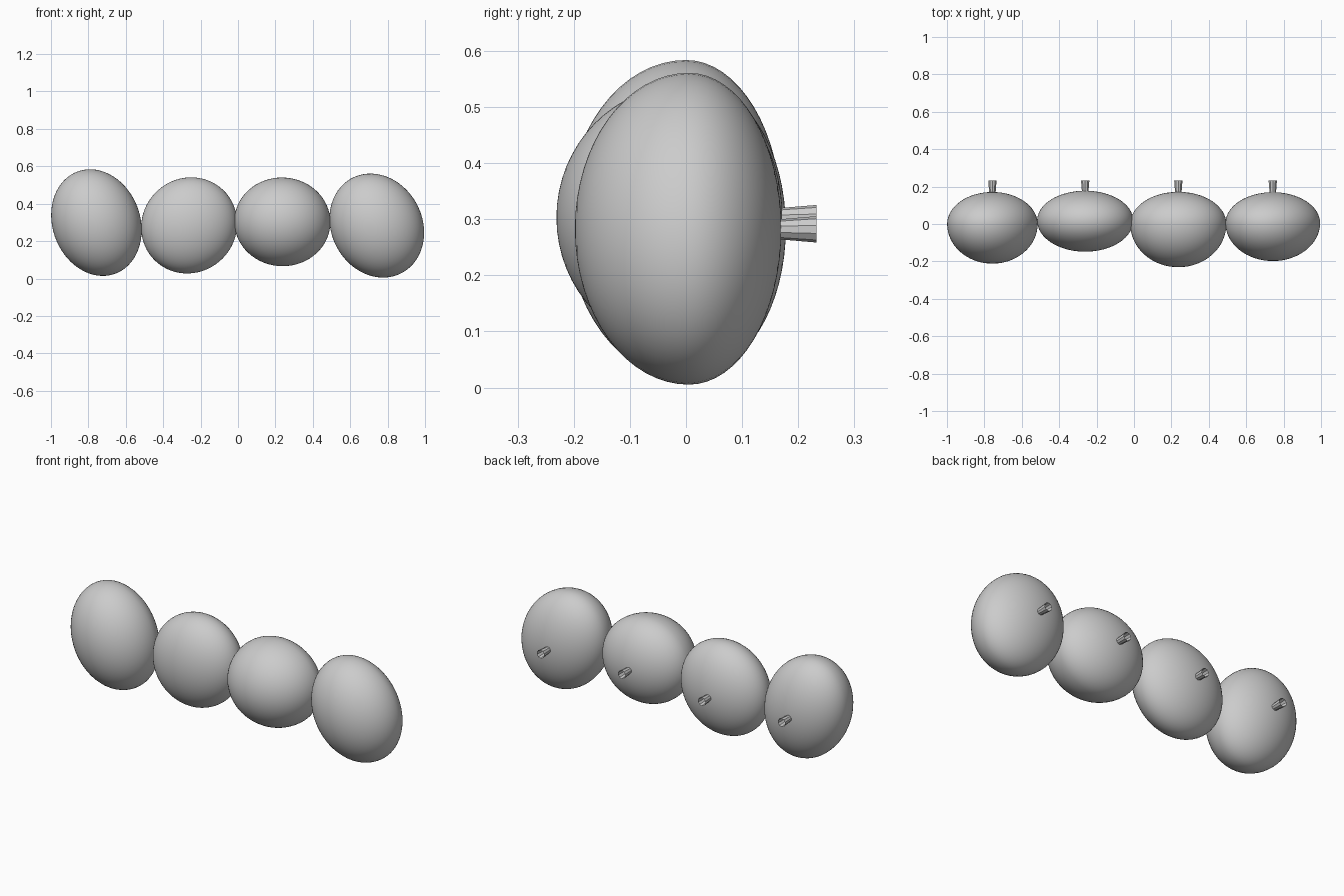
import bpy, bmesh, math
from mathutils import Matrix

if "Cube" in bpy.data.objects:
    bpy.data.objects.remove(bpy.data.objects["Cube"])

stone = bpy.data.materials.new("stone_grey")
stone.diffuse_color = (0.6, 0.6, 0.6, 1)
stone.use_nodes = True
stone.node_tree.nodes["Principled BSDF"].inputs["Base Color"].default_value = stone.diffuse_color

# x centre, z centre, half width, half height, lean (x shift of top), front y, widest y, back y
PEBBLES = [
    (-0.757, 0.299, 0.242, 0.285, -0.034, -0.212, 0.0, 0.171),
    (-0.261, 0.284, 0.257, 0.257, 0.011, -0.148, 0.018, 0.178),
    (0.237, 0.303, 0.257, 0.237, -0.002, -0.231, 0.0, 0.172),
    (0.742, 0.283, 0.253, 0.278, -0.034, -0.198, 0.005, 0.170),
]


def finish(bm, name):
    me = bpy.data.meshes.new(name)
    bmesh.ops.recalc_face_normals(bm, faces=bm.faces)
    bm.to_mesh(me)
    bm.free()
    me.materials.append(stone)
    ob = bpy.data.objects.new(name, me)
    bpy.context.collection.objects.link(ob)
    return ob


# Leaning egg-like pebble: its front and back halves have different depths
def pebble(i, cx, cz, w, h, lean, front, mid, back):
    bm = bmesh.new()
    bmesh.ops.create_uvsphere(bm, u_segments=64, v_segments=32, radius=1)
    skew = lean * h / w
    rise = math.sqrt(h * h - skew * skew)
    for v in bm.verts:
        u, t, d = v.co  # sphere poles face front and back
        depth = (back - mid) if d > 0 else (mid - front)
        v.co = (cx + w * u, mid + depth * d, cz + skew * u + rise * t)
    ob = finish(bm, f"pebble_{i}")
    for p in ob.data.polygons:
        p.use_smooth = True


# Small flared open socket on the back of each pebble
def peg(i, cx, cz):
    bm = bmesh.new()
    y0, y1 = 0.15, 0.233
    m = Matrix.Translation((cx, (y0 + y1) / 2, cz)) @ Matrix.Rotation(-math.pi / 2, 4, 'X')
    bmesh.ops.create_cone(bm, cap_ends=False, segments=10, radius1=0.0165,
                          radius2=0.0235, depth=y1 - y0, matrix=m)
    finish(bm, f"wall_peg_{i}")


for i, p in enumerate(PEBBLES, 1):
    pebble(i, *p)
    peg(i, p[0], p[1] - 0.001)
